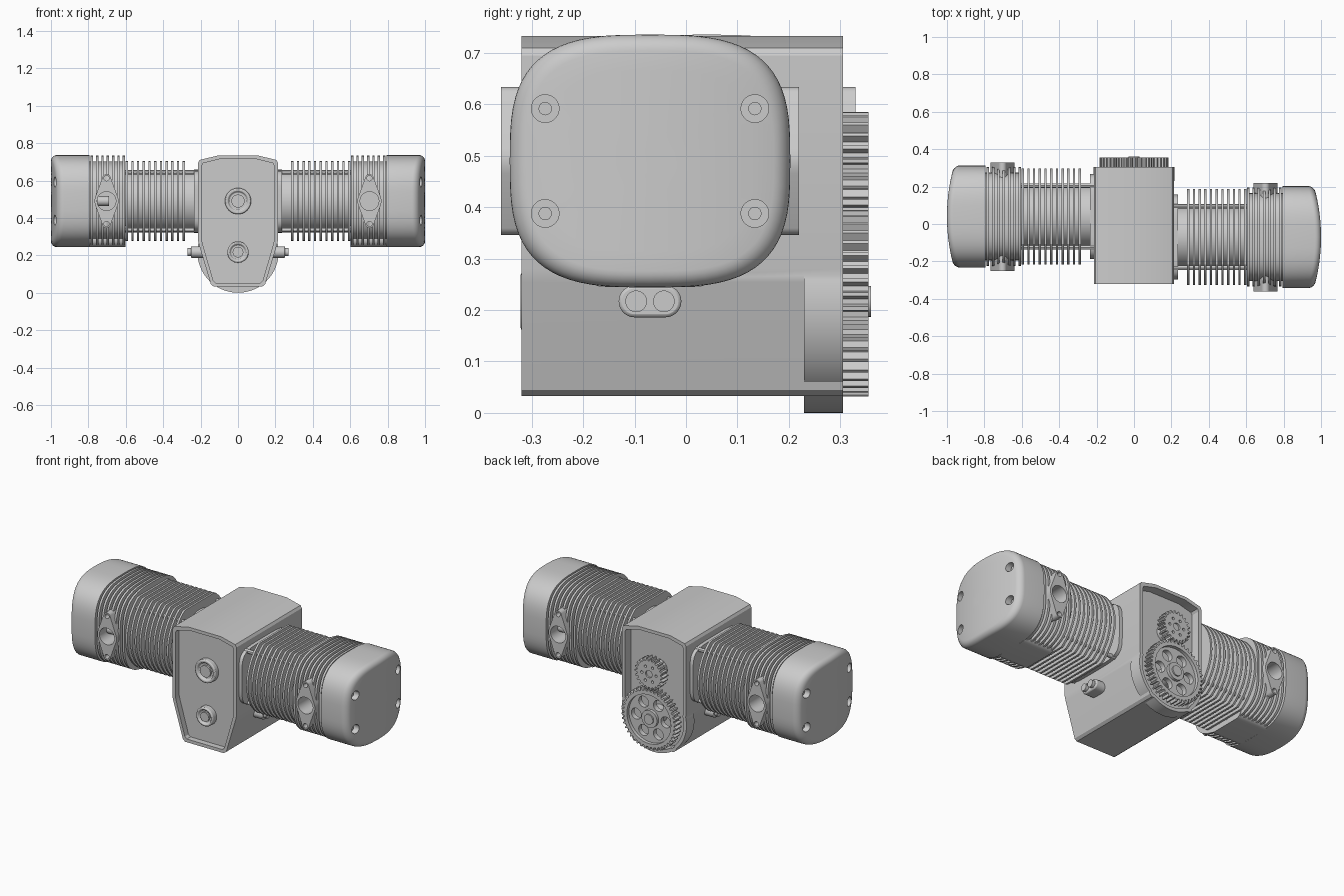
import bpy, bmesh, math
from mathutils import Vector
from mathutils.geometry import convex_hull_2d

if "Cube" in bpy.data.objects:
    bpy.data.objects.remove(bpy.data.objects["Cube"])

def make(name, bm):
    bmesh.ops.recalc_face_normals(bm, faces=bm.faces)
    me = bpy.data.meshes.new(name)
    bm.to_mesh(me)
    bm.free()
    ob = bpy.data.objects.new(name, me)
    bpy.context.collection.objects.link(ob)
    return ob

def circle(u, v, r, n=32):
    return [(u + r * math.cos(2 * math.pi * i / n), v + r * math.sin(2 * math.pi * i / n)) for i in range(n)]

def hull(pts):
    return [pts[i] for i in convex_hull_2d([Vector(p) for p in pts])]

def oval(hy, hz, n=3.1, steps=72, cz=0.49):
    out = []
    for i in range(steps):
        c, s = math.cos(2 * math.pi * i / steps), math.sin(2 * math.pi * i / steps)
        out.append((hy * math.copysign(abs(c) ** (2 / n), c), cz + hz * math.copysign(abs(s) ** (2 / n), s)))
    return out

def prism(name, axis, outlines, spans):
    """Extrude every outline along axis over every span, in one mesh."""
    bm = bmesh.new()
    for pts in outlines:
        for a, b in spans:
            rings = [[bm.verts.new((t, u, v) if axis == 'X' else (u, t, v)) for u, v in pts] for t in (a, b)]
            bm.faces.new(rings[0])
            bm.faces.new(rings[1][::-1])
            for i in range(len(pts)):
                j = (i + 1) % len(pts)
                bm.faces.new((rings[0][i], rings[0][j], rings[1][j], rings[1][i]))
    return make(name, bm)

def boolean(ob, cutters, op='DIFFERENCE', keep=False):
    for c in cutters:
        m = ob.modifiers.new('cut', 'BOOLEAN')
        m.operation, m.object, m.solver = op, c, 'EXACT'
        bpy.context.view_layer.objects.active = ob
        bpy.ops.object.modifier_apply(modifier=m.name)
        if not keep:
            bpy.data.objects.remove(c)

def bevel(ob, w, seg=2):
    m = ob.modifiers.new('bevel', 'BEVEL')
    m.width, m.segments, m.limit_method, m.angle_limit = w, seg, 'ANGLE', math.radians(50)

# Crankcase with round gear housing and recessed ends
half = [(.13, .033), (.145, .045), (.208, .255), (.214, .28), (.214, .695), (.205, .71), (.11, .733)]
outline = half + [(-x, z) for x, z in reversed(half)]
inner = [(x * .91, .385 + (z - .385) * .945) for x, z in outline]
CR, CZ, KZ = .217, .217, .49
case = prism('crankcase', 'Y', [outline], [(-.32, .305)])
housing = prism('housing', 'Y', [circle(0, CZ, CR, 64)], [(.23, .305)])
boolean(case, [housing], 'UNION')
boolean(case, [prism('c', 'Y', [inner], [(-.4, -.285)]),
               prism('c', 'Y', [inner], [(.25, .4)]),
               prism('c', 'Y', [circle(0, CZ, .197, 64)], [(.25, .4)])])

# Front bearing bosses
for nm, z, r, y in (('crank', KZ, .07, -.316), ('cam', CZ, .057, -.322)):
    boss = prism(nm + '_front_boss', 'Y', [circle(0, z, r)], [(y, -.25)])
    boolean(boss, [prism('c', 'Y', [circle(0, z, r * .72)], [(-.4, y + .012)])])
    bevel(boss, .006)
    prism(nm + '_front_shaft', 'Y', [circle(0, z, r * .5)], [(y + .002, -.25)])

# Timing gears
def gear_outline(z, r_root, r_tip, n, phase):
    pts = []
    for k in range(n):
        for f, r in ((-.30, r_root), (-.13, r_tip), (.13, r_tip), (.30, r_root)):
            a = math.pi / 2 + 2 * math.pi * (k + f + phase) / n
            pts.append((r * math.cos(a), z + r * math.sin(a)))
    return pts

def ring_holes(z, R, r, n=6):
    return [circle(R * math.cos(2 * math.pi * k / n), z + R * math.sin(2 * math.pi * k / n), r, 24) for k in range(n)]

cam = prism('cam_gear', 'Y', [gear_outline(CZ, .168, .185, 42, 0)], [(.305, .355)])
boolean(cam, [prism('c', 'Y', [circle(0, CZ, .147, 48)], [(.335, .4)]),
              prism('c', 'Y', ring_holes(CZ, .099, .033), [(.2, .4)])])
prism('cam_gear_hub', 'Y', [circle(0, CZ, .052)], [(.25, .352)])
prism('cam_shaft_end', 'Y', [circle(0, CZ, .03)], [(.25, .36)])
crank = prism('crank_gear', 'Y', [gear_outline(KZ, .08, .096, 22, .5)], [(.305, .355)])
boolean(crank, [prism('c', 'Y', ring_holes(KZ, .048, .008), [(.335, .4)]),
                prism('c', 'Y', [circle(0, KZ, .022)], [(.345, .4)])])
prism('crank_shaft', 'Y', [circle(0, KZ, .05)], [(.24, .31)])

# One cylinder bank, built along +x around y = 0
bank = []
def add(*a):
    ob = prism(*a)
    bank.append(ob)
    return ob

base = add('cylinder_base', 'X', [oval(.228, .17, 5)], [(.205, .235)])
add('barrel', 'X', [circle(0, KZ, .166, 64)], [(.2, .62)])
fin = [(y, min(max(z, KZ - .213), KZ + .213)) for y, z in circle(0, KZ, .257, 72)]
add('barrel_fins', 'X', [hull(fin)], [(.284 + .0305 * i, .296 + .0305 * i) for i in range(11)])
add('studs', 'X', [circle(y, KZ + z, .012, 12) for y in (-.165, .165) for z in (-.155, .155)], [(.21, .62)])

# Finned head with side ports
core = add('head_core', 'X', [oval(.235, .212)], [(.604, .80)])
fins = add('head_fins', 'X', [oval(.264, .243)], [(.604 + .0285 * i, .617 + .0285 * i) for i in range(7)])
block = add('pushrod_block', 'X', [hull(circle(-.09, .285, .04) + circle(.09, .285, .04) + [(-.13, .36), (.13, .36)])],
            [(.602, .80)])
boolean(block, [prism('c', 'X', [circle(y, .285, .022, 20) for y in (-.03, .03)], [(.55, .63)])])
PX = .703
diamond = hull(circle(PX, KZ, .064) + circle(PX, KZ + .122, .022) + circle(PX, KZ - .122, .022))
flanges = add('port_flanges', 'Y', [diamond], [(-.29, -.2), (.2, .29)])
port = prism('port_cutter', 'Y', [circle(PX, KZ, .05, 40)], [(-.35, -.11), (.11, .35)])
for ob in (core, fins, flanges):
    boolean(ob, [port], keep=True)
bpy.data.objects.remove(port)
boolean(flanges, [prism('c', 'Y', [circle(PX, KZ + d, .014, 16) for d in (-.122, .122)], [(-.35, -.25), (.25, .35)])])
add('valve_stem', 'X', [circle(.2, KZ, .026)], [(.69, .75)])

# Valve cover: oval rings lofted to a bowed outer face with a rounded rim
bm = bmesh.new()
R = .032
rim = [(R * (1 - math.cos(a)), R * (1 - math.sin(a))) for a in [math.pi / 2 * k / 6 for k in range(7)]]
steps = [(d, dx) for d, dx in rim] + [(d, 0) for d in (.07, .11, .15, .19, .22)]
rings = [[bm.verts.new((.795, y, z)) for y, z in oval(.273, .246)]]
for d, dx in steps:
    rings.append([bm.verts.new((1 - .037 * (y / .27) ** 2 - dx, y, z)) for y, z in oval(.273 - d, .246 - d)])
for a, b in zip(rings, rings[1:]):
    for i in range(len(a)):
        j = (i + 1) % len(a)
        bm.faces.new((a[i], a[j], b[j], b[i]))
bm.faces.new(rings[0])
bm.faces.new(rings[-1])
cover = make('valve_cover', bm)
bank.append(cover)
spots = [(y, KZ + z) for y in (-.204, .204) for z in (-.102, .102)]
boolean(cover, [prism('c', 'X', [circle(y, z, .027, 28) for y, z in spots], [(.945, 1.1)])])
add('cover_bolts', 'X', [circle(y, z, .013, 16) for y, z in spots], [(.93, .957)])

# Tappet stub on the crankcase side
stub = add('tappet_block', 'X', [hull(circle(-.03, .217, .031) + circle(.03, .217, .031))], [(.15, .252)])
bevel(stub, .006)
add('tappet_tubes', 'X', [circle(y, .217, .021) for y in (-.027, .027)], [(.2, .27)])

# Place the right bank and a half-turned, offset copy on the left
for ob in bank:
    name = ob.name
    twin = ob.copy()
    twin.data = ob.data.copy()
    bpy.context.collection.objects.link(twin)
    ob.name, twin.name = 'right_' + name, 'left_' + name
    ob.location.y = -.07
    twin.location.y = .04
    twin.rotation_euler.z = math.pi

# Shading
bpy.ops.object.select_all(action='SELECT')
bpy.context.view_layer.objects.active = case
bpy.ops.object.shade_smooth_by_angle(angle=math.radians(30))
